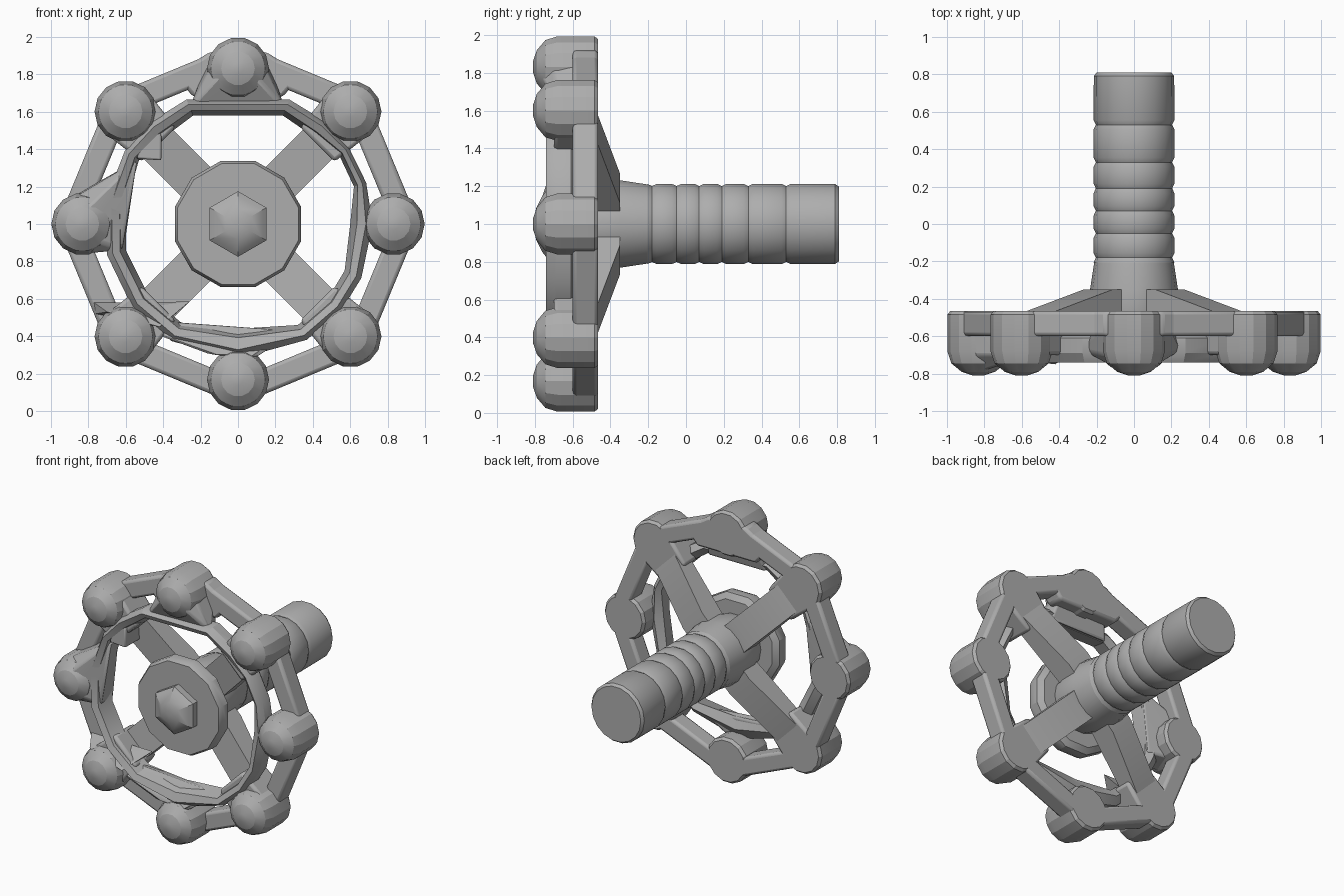
import bpy, bmesh, math
from mathutils import Vector

cube = bpy.data.objects.get("Cube")
if cube:
    bpy.data.objects.remove(cube)

GREY = (0.42, 0.42, 0.42, 1)
metal = bpy.data.materials.new("cast grey")
metal.use_nodes = True
metal.diffuse_color = GREY
metal.node_tree.nodes["Principled BSDF"].inputs["Base Color"].default_value = GREY


def finish(name, bm, bevel=0, angle=28):
    """Turn a bmesh into a smooth-shaded metal part with optional soft edges."""
    bmesh.ops.recalc_face_normals(bm, faces=bm.faces)
    mesh = bpy.data.meshes.new(name)
    bm.to_mesh(mesh)
    bm.free()
    mesh.materials.append(metal)
    ob = bpy.data.objects.new(name, mesh)
    bpy.context.collection.objects.link(ob)
    if bevel:
        mod = ob.modifiers.new("soft edges", 'BEVEL')
        mod.width, mod.segments, mod.limit_method = bevel, 2, 'ANGLE'
    bpy.ops.object.select_all(action='DESELECT')
    ob.select_set(True)
    bpy.context.view_layer.objects.active = ob
    bpy.ops.object.shade_smooth_by_angle(angle=math.radians(angle))
    return ob


def revolve(name, profile, centre=(0, 1), sides=14, turn=0.0, angle=28):
    """Lathe (radius, y) pairs around an axis along y."""
    bm = bmesh.new()
    rings = []
    for r, y in profile:
        rings.append([bm.verts.new((centre[0] + r * math.cos(a), y, centre[1] + r * math.sin(a)))
                      for a in (turn + math.tau * i / sides for i in range(sides))])
    for a, b in zip(rings, rings[1:]):
        for i in range(sides):
            j = (i + 1) % sides
            bm.faces.new((a[i], a[j], b[j], b[i]))
    bm.faces.new(rings[0])
    bm.faces.new(rings[-1])
    return finish(name, bm, angle=angle)


def hull(name, points, bevel=0.015):
    """Convex casting wrapped around a few points."""
    bm = bmesh.new()
    for p in points:
        bm.verts.new(p)
    out = bmesh.ops.convex_hull(bm, input=bm.verts)
    junk = {g for g in out["geom_interior"] + out["geom_unused"] if isinstance(g, bmesh.types.BMVert)}
    bmesh.ops.delete(bm, geom=list(junk), context='VERTS')
    bmesh.ops.dissolve_limit(bm, angle_limit=0.02, verts=bm.verts, edges=bm.edges)
    return finish(name, bm, bevel)


def slab(name, outline, front, back, bevel=0.02):
    return hull(name, [(x, y, z) for x, z in outline for y in (front, back)], bevel)


def polar(radius, degrees, side=0.0):
    """Point at a radius on the wheel, shifted sideways by an amount."""
    a = math.radians(degrees)
    return (radius * math.cos(a) - side * math.sin(a), 1 + radius * math.sin(a) + side * math.cos(a))


REAR, PLATE, FRONT = -0.465, -0.6, -0.81

# Eight finger lobes and the rear bars joining them
for k in range(8):
    ang = 45 * k
    centre = polar(0.85 if k % 2 else 0.832, ang)
    revolve(f"lobe_{k}", [(0.15, REAR), (0.166, REAR - 0.02), (0.166, -0.68), (0.145, -0.745),
                          (0.09, -0.79), (0.03, FRONT)], centre, 14, angle=20)
    mid = ang + 22.5
    slab(f"rim_bar_{k}", [polar(r, mid, s) for r, s in
                          ((0.765, -0.3), (0.895, -0.27), (0.895, 0.27), (0.765, 0.3))], PLATE, REAR)

# Four sloping spokes and the lobe feet they meet
for k, ang in enumerate(range(45, 360, 90)):
    w = 0.11
    pts = []
    for r, y0, y1 in ((0.12, -0.5, -0.35), (0.27, -0.5, -0.35), (0.57, -0.53, REAR), (0.7, -0.58, REAR)):
        for s in (-w, w):
            x, z = polar(r, ang, s)
            pts += [(x, y0, z), (x, y1, z)]
    hull(f"spoke_{k}", pts, 0)
    slab(f"lobe_foot_{k}", [polar(r, ang, s) for r, s in
                            ((0.6, -0.13), (0.6, 0.13), (0.86, 0.16), (0.86, -0.16))], -0.7, REAR)

# Uneven inner ring, following the opening of the wheel
opening = [(0.24, 0.58), (0.4, 0.47), (0.54, 0.37), (0.62, 0.2), (0.6, 0), (0.57, -0.25),
           (0.48, -0.4), (0.32, -0.54), (0, -0.56), (-0.3, -0.53), (-0.48, -0.38),
           (-0.6, -0.14), (-0.6, 0.1), (-0.53, 0.34), (-0.4, 0.46), (-0.24, 0.58)]
section = [(0, -0.6), (0.3, -0.72), (0.7, -0.74), (1, -0.69), (1, -0.61), (0.5, -0.57)]
bm = bmesh.new()
loops = []
for x, z in opening:
    p = Vector((x, z))
    outer = p.normalized() * 0.72
    loop = []
    for t, y in section:
        q = p.lerp(outer, t)
        loop.append(bm.verts.new((q.x, y, 1 + q.y)))
    loops.append(loop)
for a, b in zip(loops, loops[1:] + loops[:1]):
    for i in range(len(section)):
        j = (i + 1) % len(section)
        bm.faces.new((a[i], a[j], b[j], b[i]))
finish("inner_ring", bm)

# Flared masses running inward from the top and side lobes
hull("top_flare", [(-0.14, -0.7, 1.85), (0.14, -0.7, 1.85), (-0.07, -0.79, 1.82), (0.07, -0.79, 1.82),
                   (-0.27, -0.68, 1.6), (0.25, -0.68, 1.62), (-0.24, -0.58, 1.58), (0.23, -0.58, 1.58),
                   (-0.16, -0.5, 1.88), (0.16, -0.5, 1.88)])
slab("top_plate", [(-0.24, 1.68), (0.24, 1.68), (0.34, 1.8), (0.15, 1.92), (-0.15, 1.92), (-0.34, 1.8)],
     PLATE, REAR)
hull("side_flare", [(-0.86, -0.7, 1.15), (-0.84, -0.7, 0.84), (-0.82, -0.79, 1.07), (-0.82, -0.79, 0.93),
                    (-0.54, -0.7, 1.34), (-0.62, -0.7, 0.86), (-0.56, -0.58, 1.33), (-0.61, -0.58, 0.87),
                    (-0.88, -0.52, 1.15), (-0.86, -0.52, 0.86)])

# Rough web at the bottom and small casting ledges
hull("bottom_web", [(-0.37, -0.64, 0.48), (0.3, -0.64, 0.43), (-0.33, -0.59, 0.46), (0.3, -0.59, 0.42),
                    (0.1, -0.73, 0.29), (-0.15, -0.73, 0.3), (-0.42, -0.72, 0.4), (0.1, -0.6, 0.29)])
hull("lower_ledge", [(-0.77, -0.6, 0.58), (-0.76, -0.6, 0.52), (-0.26, -0.62, 0.585), (-0.42, -0.75, 0.45),
                     (-0.7, -0.72, 0.53), (-0.4, -0.55, 0.46)], 0)
slab("upper_ledge", [(-0.54, 1.35), (-0.41, 1.34), (-0.41, 1.48), (-0.5, 1.52)], -0.72, -0.52, 0.01)

# Hub washer and domed hex nut
revolve("hub_washer", [(0.31, -0.57), (0.35, -0.6), (0.35, -0.66), (0.335, -0.69)], (0, 1), 12, math.pi / 12)
revolve("hex_nut", [(0.175, -0.68), (0.175, -0.74), (0.15, -0.76), (0.08, -0.795), (0.02, -0.8)],
        (0, 1), 6, math.pi / 6)

# Stem with flared collar and shallow thread grooves
profile = [(0.2, -0.6), (0.235, -0.48), (0.235, -0.35), (0.212, -0.2)]
for g in (-0.18, -0.05, 0.07, 0.19, 0.33, 0.53):
    profile += [(0.216, g - 0.025), (0.204, g), (0.216, g + 0.025)]
profile += [(0.215, 0.79), (0.2, 0.81)]
revolve("stem", profile, (0, 1), 18)
